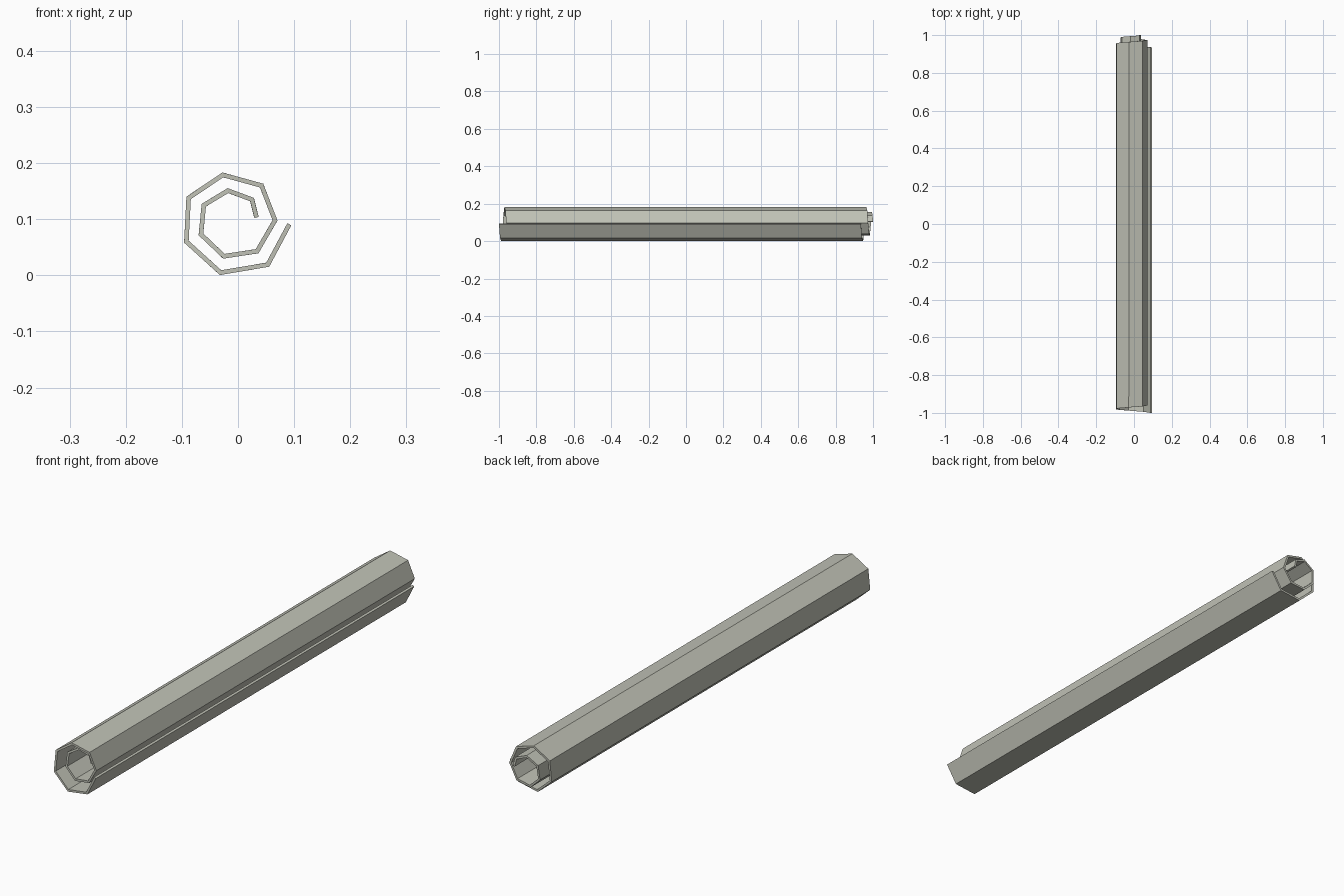
import bpy, bmesh, math

if "Cube" in bpy.data.objects:
    bpy.data.objects.remove(bpy.data.objects["Cube"])

# Spiral cross-section (x, z) of the rolled sheet, outer edge to inner edge
SPIRAL = [(.0915, .091), (.053, .019), (-.031, .0048), (-.092, .060), (-.088, .138),
          (-.027, .179), (.042, .160), (.066, .098), (.034, .043), (-.025, .034),
          (-.066, .073), (-.061, .125), (-.018, .151), (.025, .135), (.033, .103)]
THICKNESS = 0.008
SKEW = 0.065          # the roll creeps backwards towards its core
LENGTH = 2 - SKEW

# Distance along the sheet at each fold
dist = [0.0]
for a, b in zip(SPIRAL, SPIRAL[1:]):
    dist.append(dist[-1] + math.dist(a, b))

# Flat strips swept along y, each fold shifted in proportion to its distance
bm = bmesh.new()
rows = []
for (x, z), d in zip(SPIRAL, dist):
    y = -1 + SKEW * d / dist[-1]
    rows.append((bm.verts.new((x, y, z)), bm.verts.new((x, y + LENGTH, z))))
for (a, b), (c, d) in zip(rows, rows[1:]):
    bm.faces.new((a, c, d, b))
bmesh.ops.recalc_face_normals(bm, faces=bm.faces)

mesh = bpy.data.meshes.new("rolled_sheet")
bm.to_mesh(mesh)
bm.free()
sheet = bpy.data.objects.new("rolled_sheet", mesh)
bpy.context.collection.objects.link(sheet)

# Sheet thickness
solid = sheet.modifiers.new("thickness", "SOLIDIFY")
solid.thickness = THICKNESS
solid.offset = 0
solid.use_even_offset = True

# Warm grey colour
grey = bpy.data.materials.new("warm_grey")
grey.diffuse_color = (0.53, 0.54, 0.47, 1)
grey.use_nodes = True
grey.node_tree.nodes["Principled BSDF"].inputs["Base Color"].default_value = grey.diffuse_color
mesh.materials.append(grey)
